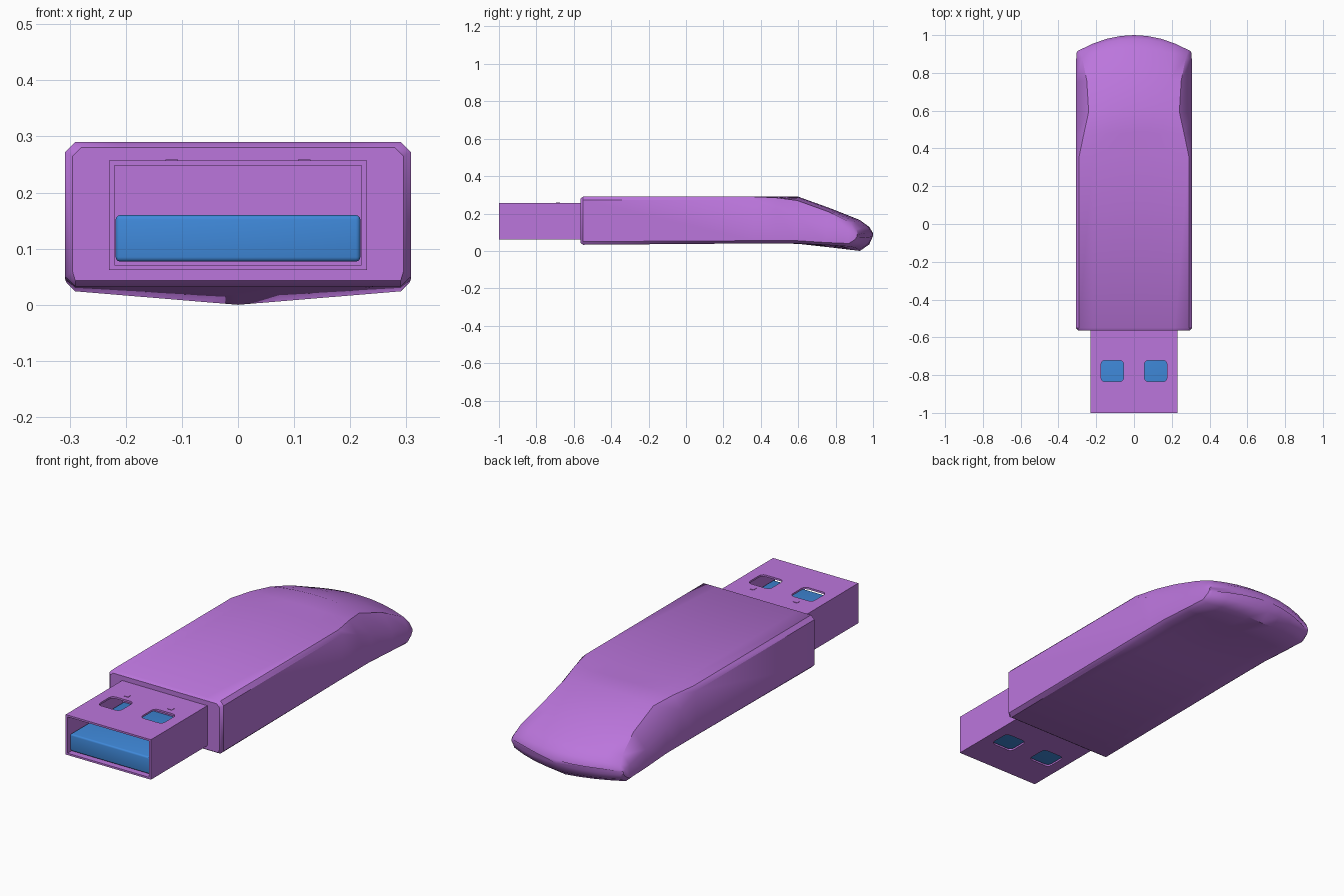
import bpy, bmesh

if "Cube" in bpy.data.objects:
    bpy.data.objects.remove(bpy.data.objects["Cube"], do_unlink=True)


def material(name, rgb):
    m = bpy.data.materials.new(name)
    m.use_nodes = True
    color = (*rgb, 1)
    m.diffuse_color = color
    m.node_tree.nodes["Principled BSDF"].inputs["Base Color"].default_value = color
    return m


purple = material("purple", (0.50, 0.18, 0.72))
blue = material("blue", (0.05, 0.25, 0.70))


def finish(bm, name, mat, angle=None):
    bmesh.ops.recalc_face_normals(bm, faces=bm.faces)
    mesh = bpy.data.meshes.new(name)
    bm.to_mesh(mesh)
    bm.free()
    mesh.materials.append(mat)
    ob = bpy.data.objects.new(name, mesh)
    bpy.context.collection.objects.link(ob)
    if angle:
        bpy.ops.object.select_all(action='DESELECT')
        ob.select_set(True)
        bpy.context.view_layer.objects.active = ob
        bpy.ops.object.shade_smooth_by_angle(angle=angle)
    return ob


def box(name, lo, hi, mat, bevel=0, upright=False, angle=None):
    bm = bmesh.new()
    bmesh.ops.create_cube(bm, size=1)
    for v in bm.verts:
        v.co = [(a + b) / 2 + c * (b - a) for a, b, c in zip(lo, hi, v.co)]
    if bevel:
        edges = [e for e in bm.edges if not upright
                 or abs(e.verts[0].co.z - e.verts[1].co.z) > 0.001]
        bmesh.ops.bevel(bm, geom=edges, offset=bevel, segments=3,
                        profile=0.5, affect='EDGES')
    return finish(bm, name, mat, angle)


def cut(target, cutter):
    mod = target.modifiers.new("cut", 'BOOLEAN')
    mod.operation = 'DIFFERENCE'
    mod.solver = 'EXACT'
    mod.object = cutter
    bpy.context.view_layer.objects.active = target
    bpy.ops.object.modifier_apply(modifier=mod.name)
    bpy.data.objects.remove(cutter, do_unlink=True)


# Body: rings lofted from the connector end to the rounded, drooping tail
# y, bulge, half width, shoulder x, top, shoulder z, wall top, wall foot, side bottom, mid bottom
stations = [
    (-0.565, 0, 0.295, 0.28, 0.28, 0.28, 0.265, 0.06, 0.043, 0.043),
    (-0.55, 0, 0.308, 0.29, 0.29, 0.29, 0.272, 0.05, 0.033, 0.033),
    (0.36, 0, 0.308, 0.29, 0.29, 0.29, 0.272, 0.055, 0.04, 0.04),
    (0.48, 0, 0.308, 0.265, 0.29, 0.285, 0.225, 0.055, 0.04, 0.04),
    (0.59, 0.01, 0.308, 0.24, 0.29, 0.27, 0.18, 0.055, 0.04, 0.038),
    (0.75, 0.03, 0.308, 0.25, 0.225, 0.21, 0.135, 0.045, 0.032, 0.018),
    (0.87, 0.06, 0.306, 0.275, 0.165, 0.15, 0.105, 0.04, 0.024, 0.0),
    (0.90, 0.08, 0.304, 0.285, 0.128, 0.115, 0.095, 0.06, 0.045, 0.035),
    (0.91, 0.09, 0.302, 0.29, 0.095, 0.095, 0.085, 0.075, 0.07, 0.08),
]
bm = bmesh.new()
rings = []
for y, bulge, w, sx, zt, zs, zw, zf, zb, zm in stations:
    half = [(sx * k / 4, zt + (zs - zt) * (k / 4) ** 2) for k in range(5)]
    half += [(w, zw), (w, zf)]
    half += [(0.29 * k / 4, zm + (zb - zm) * k / 4) for k in (4, 3, 2, 1, 0)]
    outline = half + [(-x, z) for x, z in half[-2:0:-1]]
    rings.append([bm.verts.new((x, y + bulge * (1 - (x / 0.308) ** 2), z))
                  for x, z in outline])
for a, b in zip(rings, rings[1:]):
    for i in range(len(a)):
        j = (i + 1) % len(a)
        bm.faces.new((a[i], a[j], b[j], b[i]))
bm.faces.new(rings[0])
bm.faces.new(rings[-1])
finish(bm, "body", purple, 0.7)

# Connector shell: hollow sleeve with two windows above and below
shell = box("connector_shell", (-0.23, -1, 0.062), (0.23, -0.555, 0.257), purple)
cut(shell, box("hollow", (-0.22, -1.1, 0.071), (0.22, -0.575, 0.248), purple))
for x in (-0.115, 0.115):
    cut(shell, box("window", (x - 0.06, -0.835, 0), (x + 0.06, -0.722, 0.3),
                   purple, bevel=0.022, upright=True))

# Contact tongue inside the sleeve
box("contact_tongue", (-0.218, -0.985, 0.077), (0.218, -0.57, 0.16), blue,
    bevel=0.008, angle=0.6)

# Small raised latch marks behind the windows
for side, x in (("right", -0.118), ("left", 0.118)):
    box(side + "_latch_mark", (x - 0.011, -0.695, 0.256),
        (x + 0.011, -0.673, 0.259), purple)
